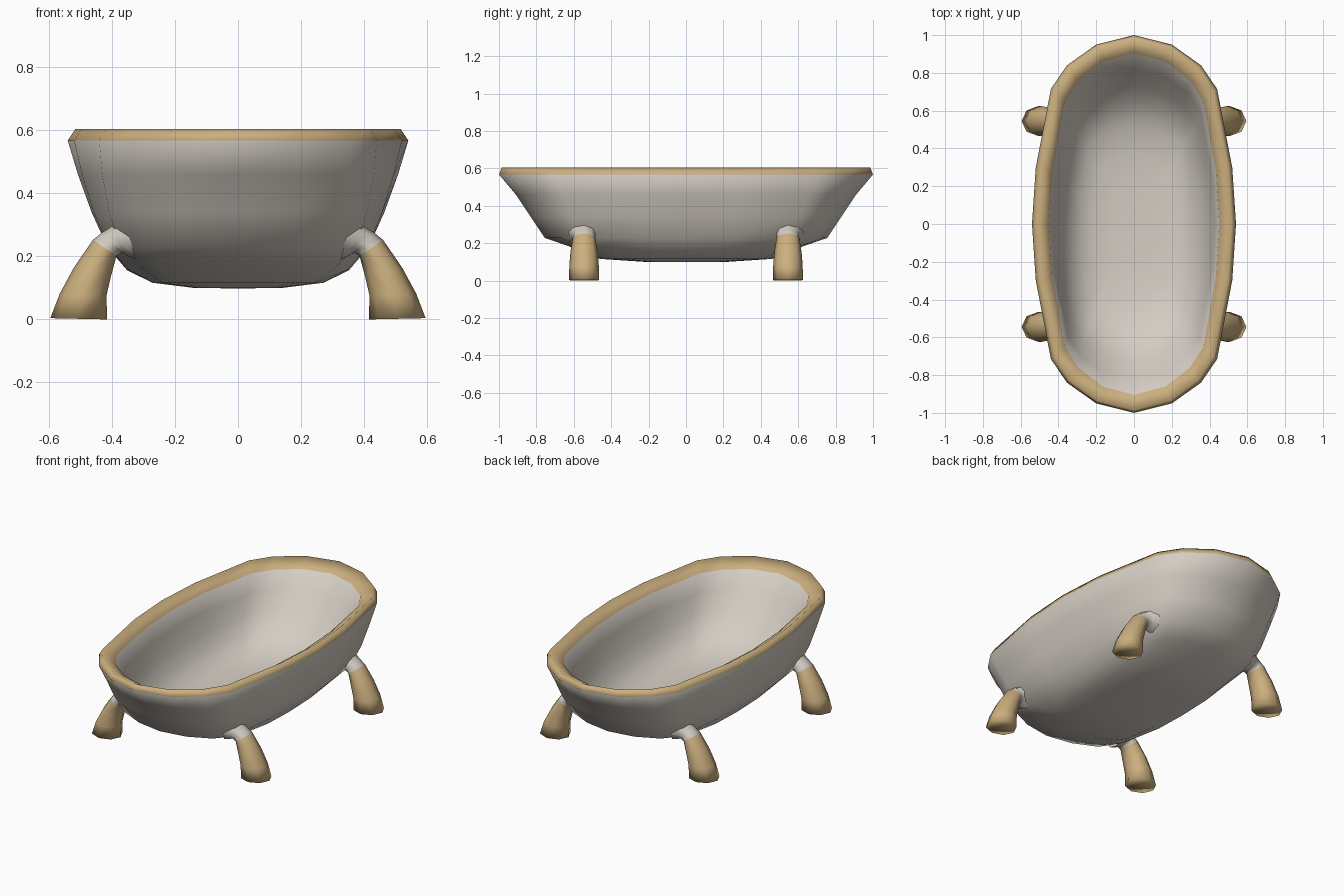
import bpy, bmesh, math
from mathutils import Vector

if "Cube" in bpy.data.objects:
    bpy.data.objects.remove(bpy.data.objects["Cube"])


def material(name, rgb):
    m = bpy.data.materials.new(name)
    m.diffuse_color = (*rgb, 1)
    m.use_nodes = True
    m.node_tree.nodes["Principled BSDF"].inputs["Base Color"].default_value = m.diffuse_color
    return m


ENAMEL = material("warm grey enamel", (0.66, 0.61, 0.55))
GOLD = material("brushed gold", (0.60, 0.43, 0.21))


def loft(name, rings, mats, cap_start=None, cap_end=None):
    """Skin a list of vertex rings; mats gives the material slot of each band."""
    bm = bmesh.new()
    vr = [[bm.verts.new(p) for p in r] for r in rings]
    n = len(vr[0])
    for k in range(len(vr) - 1):
        for i in range(n):
            j = (i + 1) % n
            f = bm.faces.new((vr[k][i], vr[k][j], vr[k + 1][j], vr[k + 1][i]))
            f.material_index = mats[k]
    for ring, tip, slot in ((vr[0], cap_start, mats[0]), (vr[-1], cap_end, mats[-1])):
        if tip is not None:
            c = bm.verts.new(tip)
            for i in range(n):
                f = bm.faces.new((ring[i], ring[(i + 1) % n], c))
                f.material_index = slot
    bmesh.ops.recalc_face_normals(bm, faces=bm.faces)
    for f in bm.faces:
        f.smooth = True
    me = bpy.data.meshes.new(name)
    bm.to_mesh(me)
    bm.free()
    ob = bpy.data.objects.new(name, me)
    bpy.context.collection.objects.link(ob)
    me.materials.append(ENAMEL)
    me.materials.append(GOLD)
    return ob


# Oval plan of the tub: quarter outlines for the rim and the squarer lower body
rim_quarter = [(0.54, 0), (0.52, 0.30), (0.44, 0.715), (0.355, 0.84), (0.20, 0.95), (0, 1.0)]
low_quarter = [(0.54, 0), (0.535, 0.32), (0.485, 0.74), (0.39, 0.88), (0.21, 0.965), (0, 1.0)]


def oval(sx, sy, z, square, lift=0):
    """20-sided ring: scaled outline, blended toward the squarer one, ends lifted."""
    q = [(sx * (a + (c - a) * square), sy * (b + (d - b) * square))
         for (a, b), (c, d) in zip(rim_quarter, low_quarter)]
    half = q + [(-x, y) for x, y in q[-2::-1]]
    plan = half + [(x, -y) for x, y in half[-2:0:-1]]
    return [(x, y, z + lift * (y / sy) ** 2) for x, y in plan]


# Tub basin: outer skin from the bottom up, over the rim, down the inside
outer = [(0.26, 0.22, 0.100, 1), (0.50, 0.46, 0.116, 1), (0.65, 0.63, 0.155, 1, 0.03),
         (0.765, 0.755, 0.228, 1), (0.86, 0.83, 0.34, 0.8), (0.94, 0.91, 0.46, 0.4),
         (1.0, 1.0, 0.567, 0)]
rim = [(0.955, 0.985, 0.604, 0), (0.835, 0.905, 0.56, 0)]
inner = [(0.79, 0.825, 0.46, 0.1), (0.73, 0.735, 0.36, 0.3), (0.65, 0.65, 0.27, 0.5),
         (0.53, 0.53, 0.21, 0.5), (0.40, 0.38, 0.182, 0.5), (0.20, 0.20, 0.172, 0.5)]
bands = [0] * (len(outer) - 1) + [1] * len(rim) + [0] * len(inner)
loft("bathtub_basin", [oval(*r) for r in outer + rim + inner], bands,
     (0, 0, 0.098), (0, 0, 0.17))

# Curved legs: each ring spans an outer and an inner (x, z) edge, plus a y half-width
leg = [((0.36, 0.33), (0.325, 0.19), 0.085),
       ((0.405, 0.292), (0.355, 0.203), 0.066),
       ((0.432, 0.275), (0.367, 0.211), 0.059),
       ((0.46, 0.252), (0.385, 0.202), 0.061),
       ((0.52, 0.165), (0.402, 0.14), 0.073),
       ((0.565, 0.082), (0.417, 0.075), 0.079),
       ((0.595, 0.004), (0.415, 0.0), 0.08)]


def leg_rings(side, y):
    rings = []
    for (xo, zo), (xi, zi), w in leg:
        c = Vector(((xo + xi) / 2, 0, (zo + zi) / 2))
        d = Vector(((xo - xi) / 2, 0, (zo - zi) / 2))
        ring = []
        for k in range(8):
            a = k * math.tau / 8
            p = c + d * math.cos(a)
            ring.append((p.x * side, y + w * math.sin(a), p.z))
        rings.append(ring)
    return rings


for side, sname in ((1, "right"), (-1, "left")):
    for y, yname in ((-0.545, "front"), (0.545, "back")):
        loft(f"{yname}_{sname}_leg", leg_rings(side, y), [0, 0, 0, 1, 1, 1],
             None, (0.505 * side, y, 0.006))
